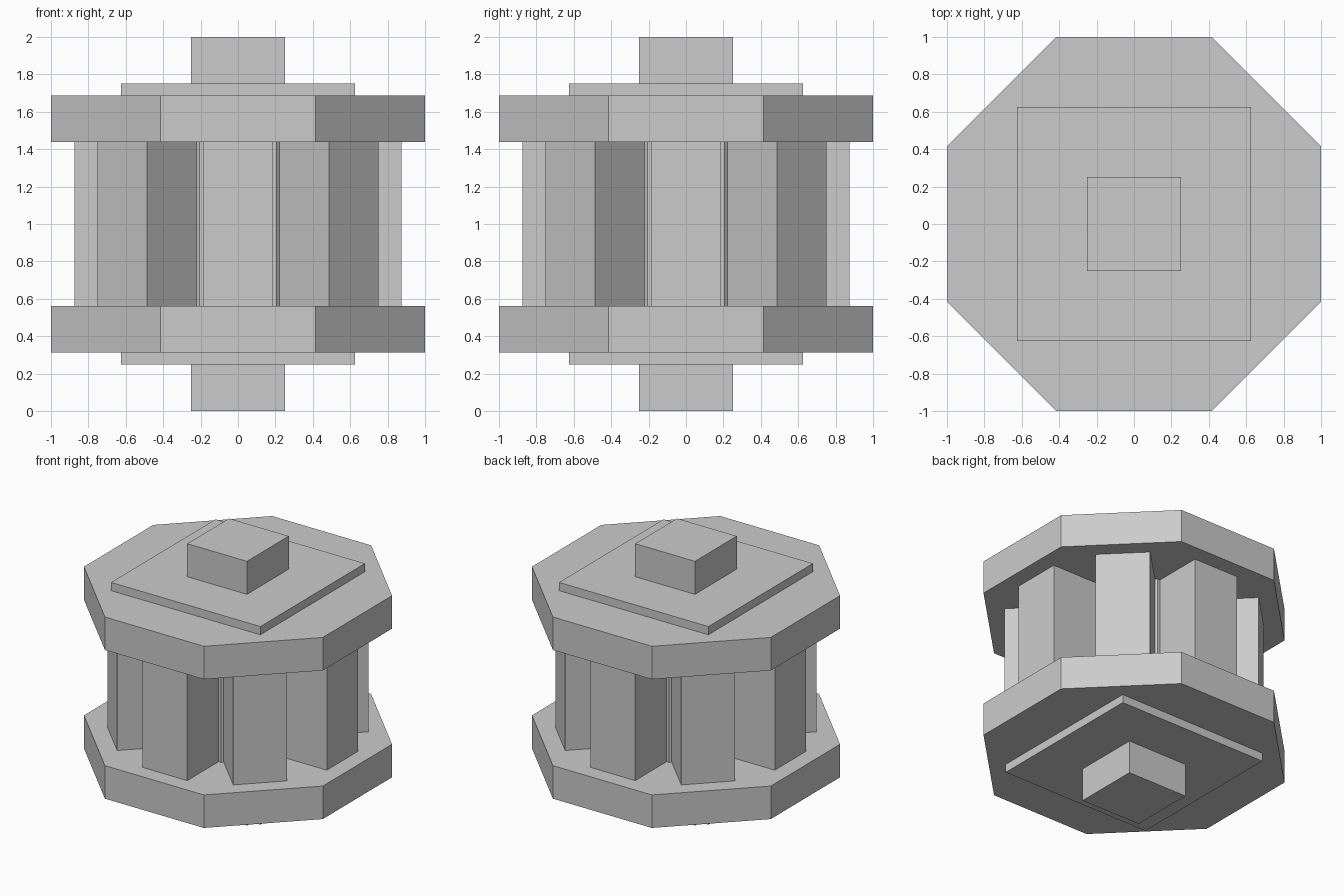
import bpy
from math import radians, cos, sin, pi

if "Cube" in bpy.data.objects:
    bpy.data.objects.remove(bpy.data.objects["Cube"])


def box(name, size, location, angle=0.0):
    bpy.ops.mesh.primitive_cube_add(size=1, location=location, rotation=(0, 0, angle))
    ob = bpy.context.object
    ob.name = name
    ob.scale = size
    bpy.ops.object.transform_apply(location=False, rotation=False, scale=True)
    return ob


def octagon(name, apothem, z0, z1):
    # flat sides face the axes
    bpy.ops.mesh.primitive_cylinder_add(
        vertices=8, radius=apothem / cos(pi / 8), depth=z1 - z0,
        location=(0, 0, (z0 + z1) / 2), rotation=(0, 0, pi / 8))
    ob = bpy.context.object
    ob.name = name
    return ob


# Central core
octagon("core", 0.5, 0.5625, 1.4375)

# Eight square bars standing around the core
for i in range(8):
    a = radians(45 * i)
    box(f"bar_{i + 1}", (0.375, 0.375, 0.875),
        (0.6875 * cos(a), 0.6875 * sin(a), 1.0), a)

# End caps, mirrored about the middle height: flange, square plate, terminal
for end, side in (("bottom", -1), ("top", 1)):
    z0, z1 = sorted((1 + side * 0.4375, 1 + side * 0.6875))
    octagon(f"{end}_flange", 1.0, z0, z1)
    box(f"{end}_plate", (1.25, 1.25, 0.0625), (0, 0, 1 + side * 0.71875))
    box(f"{end}_terminal", (0.5, 0.5, 0.25), (0, 0, 1 + side * 0.875))
